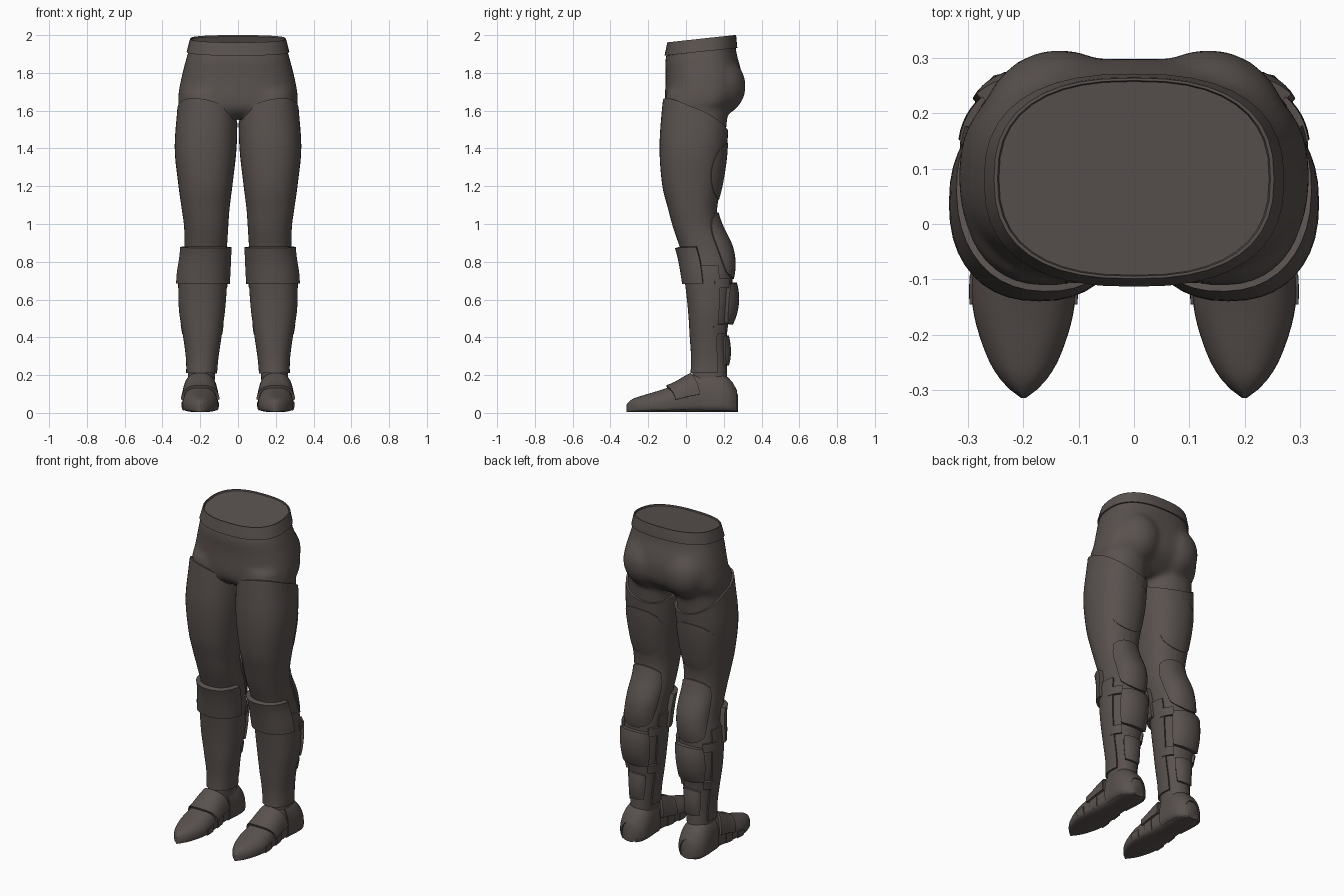
import bpy, bmesh
from math import sin, cos, pi, radians
from mathutils import Vector

cube = bpy.data.objects.get("Cube")
if cube:
    bpy.data.objects.remove(cube, do_unlink=True)

fabric = bpy.data.materials.new("dark warm grey")
fabric.use_nodes = True
fabric.diffuse_color = (0.1, 0.083, 0.077, 1)
fabric.node_tree.nodes["Principled BSDF"].inputs["Base Color"].default_value = (0.1, 0.083, 0.077, 1)

# Stations: height, inner x, outer x, front y, back y
LEG = [(1.75, .02, .31, -.11, .26), (1.6, .005, .322, -.128, .235), (1.4, .008, .335, -.14, .215),
       (1.2, .03, .315, -.125, .185), (1.08, .045, .298, -.095, .165), (.98, .052, .285, -.068, .175),
       (.85, .06, .285, -.025, .225), (.72, .066, .303, 0, .245), (.55, .078, .303, .02, .235),
       (.4, .098, .28, .03, .215), (.28, .115, .265, .037, .215), (.15, .125, .265, .03, .22)]
HIPS = [(1.98, -.25, .25, -.095, .26), (1.9, -.272, .272, -.11, .268), (1.82, -.29, .29, -.108, .29),
        (1.75, -.305, .305, -.108, .3), (1.66, -.317, .317, -.112, .285), (1.6, -.29, .29, -.1, .23),
        (1.56, -.1, .1, -.05, .17)]
# Stations: y, half width, top height
FOOT = [(-.315, .004, .04), (-.29, .035, .066), (-.24, .066, .085), (-.15, .092, .112), (-.06, .09, .145),
        (.03, .083, .195), (.1, .08, .215), (.19, .085, .2), (.245, .072, .15), (.275, .035, .09)]


def sample(stations, t):
    """Smooth interpolation through a station list keyed on its first value."""
    rows = sorted(stations)
    t = min(max(t, rows[0][0]), rows[-1][0])
    i = next(k for k in range(len(rows) - 1) if t <= rows[k + 1][0])
    a, b = rows[i], rows[i + 1]
    p, n = rows[max(i - 1, 0)], rows[min(i + 2, len(rows) - 1)]
    s = (t - a[0]) / (b[0] - a[0])
    out = []
    for k in range(1, len(a)):
        m0 = (b[k] - p[k]) / (b[0] - p[0]) * (b[0] - a[0])
        m1 = (n[k] - a[k]) / (n[0] - a[0]) * (b[0] - a[0])
        out.append((2*s**3 - 3*s*s + 1) * a[k] + (s**3 - 2*s*s + s) * m0
                   + (3*s*s - 2*s**3) * b[k] + (s**3 - s*s) * m1)
    return out


def power(v, e):
    return abs(v) ** e * (1 if v >= 0 else -1)


def column(stations, a, z, e=.88):
    x0, x1, y0, y1 = sample(stations, z)
    return Vector(((x0 + x1) / 2 + (x1 - x0) / 2 * power(sin(a), e),
                   (y0 + y1) / 2 + (y1 - y0) / 2 * power(cos(a), e), z))


# Angle 0 faces the back, a quarter turn faces the outer side
def leg(a, z):
    return column(LEG, a, z)


def hips(a, z):
    p = column(HIPS, a, z, .8)
    p.z += (p.y - .26) * .11 * min(max((z - 1.78) / .14, 0), 1)
    return p


def thigh_and_shin(a, v):
    top = 1.5725 + .04 * sin(a) - .085 * cos(a)
    return leg(a, .15 + (top - .15) * v)


# Angle 0 is the instep, half a turn is the sole
def foot(a, y):
    w, h = sample(FOOT, y)
    c, mid = cos(a), .35 * h
    z = mid + (h - mid) * c if c > 0 else mid * (1 - abs(c) ** .4)
    return Vector((.2 + w * power(sin(a), .8), y, z + .004))


def offset(surface, u, v, d):
    du = surface(u + .01, v) - surface(u - .01, v)
    dv = surface(u, v + .004) - surface(u, v - .004)
    n = du.cross(dv)
    if n.length < 1e-9:
        return surface(u, v)
    n.normalize()
    return surface(u, v) + n * d


def finish(name, bm, mirror=True, angle=40):
    bmesh.ops.remove_doubles(bm, verts=bm.verts, dist=.0002)
    bmesh.ops.recalc_face_normals(bm, faces=bm.faces)
    mesh = bpy.data.meshes.new(name)
    bm.to_mesh(mesh)
    bm.free()
    mesh.materials.append(fabric)
    ob = bpy.data.objects.new(name, mesh)
    bpy.context.collection.objects.link(ob)
    bpy.ops.object.select_all(action='DESELECT')
    ob.select_set(True)
    bpy.context.view_layer.objects.active = ob
    bpy.ops.object.shade_smooth_by_angle(angle=radians(angle))
    if mirror:
        ob.modifiers.new("other side", 'MIRROR')
    return ob


def skin(bm, rows, cap=False):
    grid = [[bm.verts.new(p) for p in row] for row in rows]
    for r, s in zip(grid, grid[1:]):
        for i in range(len(r) - 1):
            bm.faces.new((r[i], r[i + 1], s[i + 1], s[i]))
    if cap:
        for r in (grid[0], grid[-1]):
            bm.faces.new(r[:-1])


def panel(name, surface, u0, u1, v0, v1, thick, bulge=0, rounding=0, n=16, m=16, sign=1):
    """Raised plate that follows a surface, with walls sunk into it."""
    rows = []
    for j in range(-1, m + 2):
        row = []
        for i in range(-1, n + 2):
            wall = i in (-1, n + 1) or j in (-1, m + 1)
            p, q = (2 * min(max(k, 0), t) / t - 1 for k, t in ((i, n), (j, m)))
            d = -.012 if wall else thick + bulge * (1 - p * p) * (1 - q * q)
            p, q = p * (1 - q * q / 2 * rounding) ** .5, q * (1 - p * p / 2 * rounding) ** .5
            u, v = u0 + (u1 - u0) * (p + 1) / 2, v0 + (v1 - v0) * (q + 1) / 2
            row.append(offset(surface, u, v, d * sign))
        rows.append(row)
    bm = bmesh.new()
    skin(bm, rows)
    return finish(name, bm)


def ring(surface, v, d=0, n=40, sign=-1):
    return [offset(surface, 2 * pi * i / n, v, d * sign) for i in range(n + 1)]


# Leg surfaces run clockwise seen from above, so outward is the negative normal
def leg_panel(name, a0, a1, z0, z1, thick, **more):
    return panel(name, leg, radians(a0), radians(a1), z0, z1, thick, sign=OUT, **more)


OUT = 1 if (offset(leg, pi / 2, 1.2, .01) - leg(pi / 2, 1.2)).x > 0 else -1
FOOT_OUT = 1 if (offset(foot, 0, -.1, .01) - foot(0, -.1)).z > 0 else -1

# Hips: pelvis, seat and thigh tops fused into one soft form
bm = bmesh.new()
skin(bm, [ring(hips, 1.56 + .41 * j / 16) for j in range(17)], cap=True)
for side in (-1, 1):
    rows = [ring(leg, 1.38 + .32 * j / 10, -.012, sign=OUT) for j in range(11)]
    skin(bm, [[Vector((p.x * side, p.y, p.z)) for p in r] for r in rows], cap=True)
    seat = bmesh.ops.create_uvsphere(bm, u_segments=24, v_segments=16, radius=1)["verts"]
    for v in seat:
        v.co = Vector((v.co.x * .145 + side * .135, v.co.y * .15 + .167, v.co.z * .16 + 1.73))
suit = finish("hips", bm, mirror=False, angle=180)
fuse = suit.modifiers.new("fuse", 'REMESH')
fuse.mode, fuse.voxel_size, fuse.use_smooth_shade = 'VOXEL', .014, True
soften = suit.modifiers.new("soften", 'SMOOTH')
soften.factor, soften.iterations = .5, 12

# Waistband with a thin inset rim
bm = bmesh.new()
low, top = ring(hips, 1.93, .008, sign=OUT), ring(hips, 1.98, .006, sign=OUT)
centre = Vector((0, .085, 0))


def scaled(points, s, dz):
    return [Vector(((p.x - centre.x) * s + centre.x, (p.y - centre.y) * s + centre.y, p.z + dz)) for p in points]


skin(bm, [scaled(low, .94, 0), low, scaled(top, 1, .012), scaled(top, .99, .02),
          scaled(top, .965, .02), scaled(top, .955, .012)], cap=True)
finish("waistband", bm, mirror=False, angle=30)

# Legs and their plates
panel("leg", thigh_and_shin, 0, 2 * pi, 0, 1, 0, n=40, m=50, sign=OUT)
leg_panel("greave", 68, 292, .21, .78, .01, n=30)
leg_panel("knee_guard", 103, 262, .685, .88, .026, n=24, m=8)
leg_panel("thigh_pad", -50, 55, 1.13, 1.43, .004, bulge=.006, rounding=.9)
leg_panel("calf_pad", -58, 58, .71, 1.06, .008, bulge=.024, rounding=.75)
leg_panel("lower_calf_pad", -45, 45, .47, .69, .024, bulge=.018, rounding=.3)
leg_panel("heel_cord_pad", -36, 36, .25, .41, .012, bulge=.012, rounding=.3)
for label, z in (("upper", .66), ("lower", .42)):
    for side, a in (("outer", 40), ("inner", 280)):
        leg_panel(label + "_" + side + "_strap", a, a + 40, z, z + .05, .014, n=6, m=3)

# Boots
bm = bmesh.new()
skin(bm, [ring(foot, -.315 + .59 * j / 36, sign=FOOT_OUT) for j in range(37)], cap=True)
finish("boot", bm)


def foot_panel(name, a0, a1, y0, y1, thick, n=16, m=8):
    return panel(name, foot, radians(a0), radians(a1), y0, y1, thick, n=n, m=m, sign=FOOT_OUT)


def instep(a, t):
    # Slanted band: the lower ends reach further back than the crown
    return foot(a, -.1 + .13 * t + .045 * sin(a) ** 2)


panel("instep_guard", instep, radians(-82), radians(82), 0, 1, .014, n=20, m=8, sign=FOOT_OUT)
foot_panel("heel_cup", -128, 128, .085, .265, .006, n=30)
for side, a in (("outer", 1), ("inner", -1)):
    for label, y in (("front", -.145), ("middle", -.04)):
        foot_panel(label + "_" + side + "_sole_tab", a * 84, a * 115, y, y + .055, .005, n=4, m=4)
